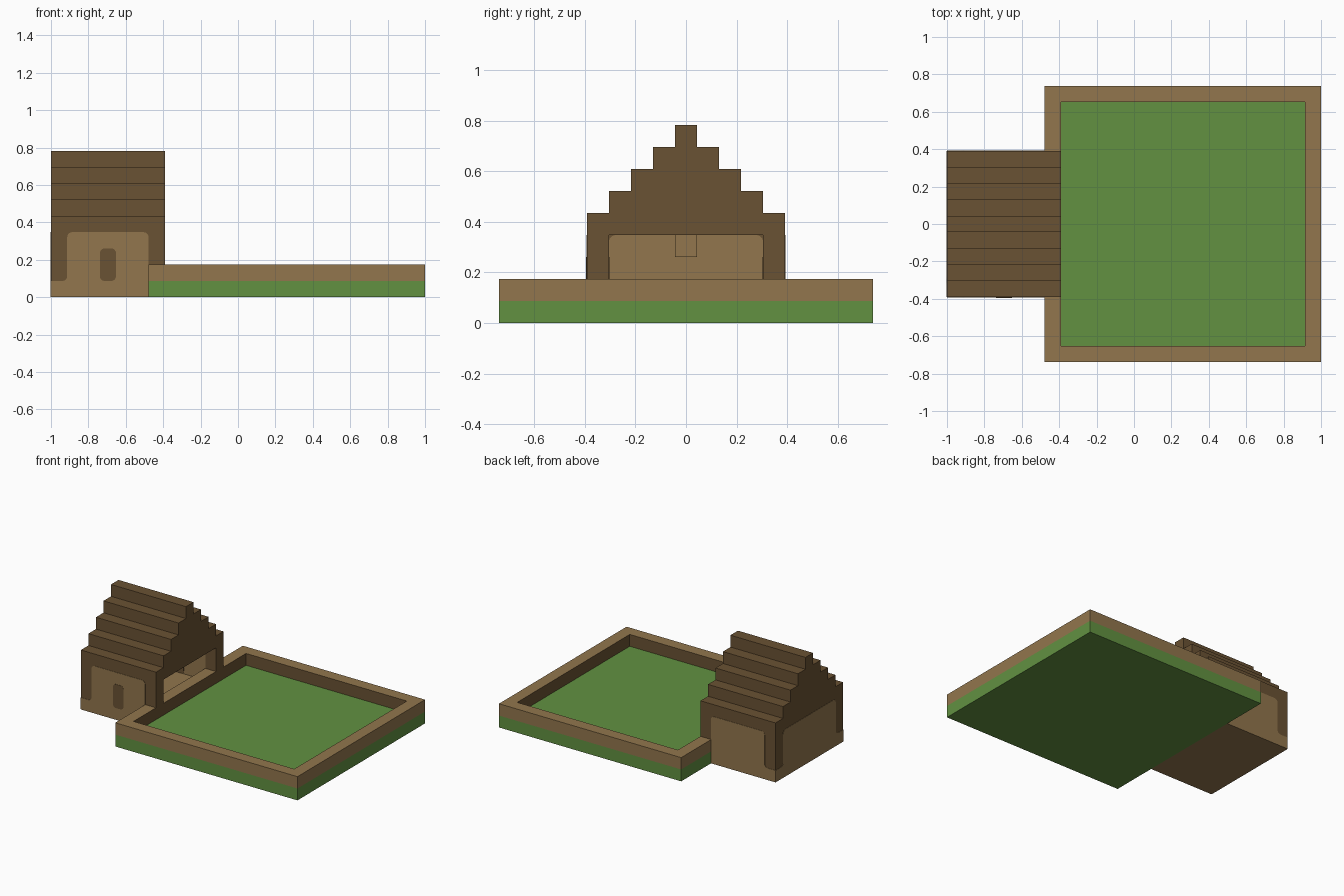
import bpy, bmesh, math
from mathutils import Vector

cube = bpy.data.objects.get("Cube")
if cube:
    bpy.data.objects.remove(cube)

U = 2 / 23  # block size
SKIN = 0.002


def make_material(name, rgb):
    m = bpy.data.materials.new(name)
    m.use_nodes = True
    m.diffuse_color = (*rgb, 1)
    m.node_tree.nodes["Principled BSDF"].inputs["Base Color"].default_value = (*rgb, 1)
    return m


tan = make_material("light_wood", (0.287, 0.181, 0.074))
dark = make_material("dark_wood", (0.144, 0.084, 0.033))
green = make_material("grass_green", (0.122, 0.283, 0.053))


def finish(name, bm, *mats):
    bmesh.ops.recalc_face_normals(bm, faces=bm.faces)
    mesh = bpy.data.meshes.new(name)
    bm.to_mesh(mesh)
    bm.free()
    for m in mats:
        mesh.materials.append(m)
    ob = bpy.data.objects.new(name, mesh)
    bpy.context.collection.objects.link(ob)
    return ob


def prism(name, outline, origin, across, depth, mat):
    """Extrude an outline drawn in (across, z) from origin along depth."""
    bm = bmesh.new()
    o, a, d = Vector(origin), Vector(across), Vector(depth)
    face = bm.faces.new([bm.verts.new(o + a * p + Vector((0, 0, q))) for p, q in outline])
    ext = bmesh.ops.extrude_face_region(bm, geom=[face])["geom"]
    bmesh.ops.translate(bm, vec=d, verts=[v for v in ext if isinstance(v, bmesh.types.BMVert)])
    return finish(name, bm, mat)


def box(name, x, y, z, mat):
    rect = [(x[0], z[0]), (x[1], z[0]), (x[1], z[1]), (x[0], z[1])]
    return prism(name, rect, (0, y[0], 0), (1, 0, 0), (0, y[1] - y[0], 0), mat)


def arc(cx, cz, r, start, end, n=5):
    return [(cx + r * math.cos(math.radians(start + (end - start) * i / n)),
             cz + r * math.sin(math.radians(start + (end - start) * i / n)))
            for i in range(n + 1)]


R = 0.3 * U
LEFT, YARD, DOOR = -1, -1 + 6 * U, -1 + 7 * U
HALF, INNER = 4.5 * U, 3.5 * U
EAVES = 4 * U

# Yard: grass slab and the wooden border around it
YH = 8.5 * U
box("grass_slab", (YARD, 1), (-YH, YH), (0, U), green)
bm = bmesh.new()
corners = [(YARD, -YH), (1, -YH), (1, YH), (YARD, YH)]
inset = [(DOOR, U - YH), (1 - U, U - YH), (1 - U, YH - U), (DOOR, YH - U)]
rings = [[bm.verts.new((x, y, z)) for x, y in pts]
         for pts, z in ((corners, U), (corners, 2 * U), (inset, 2 * U), (inset, U))]
for k in range(4):
    for i in range(4):
        j = (i + 1) % 4
        f = bm.faces.new((rings[k][i], rings[k][j],
                          rings[(k + 1) % 4][j], rings[(k + 1) % 4][i]))
        f.material_index = 1 if k == 2 else 0  # inner sides are dark
finish("yard_border", bm, tan, dark)

# House floor and dark wall cores
box("house_floor", (LEFT, YARD), (-HALF, HALF), (0, U), tan)
for side, y in (("right", (-HALF, -INNER - SKIN)), ("left", (INNER + SKIN, HALF))):
    box(side + "_wall_core", (LEFT, YARD), y, (U, EAVES), dark)
    box(side + "_door_post", (YARD, DOOR), (min(y[0], INNER), max(y[1], -INNER)),
        (2 * U, EAVES), dark)
box("end_wall_core", (LEFT, LEFT + U - SKIN), (-HALF, HALF), (U, EAVES), dark)


# Light wall panels, rounded where they meet the posts
def panel_edge():
    """Corner post side of a panel, measured from the wall's outer corner."""
    return ([(0, 0), (0, U)] + arc(U - R, U + R, R, -90, 0)
            + arc(U + R, EAVES - R, R, 180, 90))


long_wall = panel_edge() + arc(5 * U + U - R, EAVES - R, R, 90, 0) + [(6 * U, 0)]
for name, s in (("right_wall_panel", -1), ("left_wall_panel", 1)):
    prism(name, long_wall, (LEFT, s * INNER, 0), (1, 0, 0), (0, s * (U + SKIN), 0), tan)
end_wall = panel_edge() + [(9 * U - p, q) for p, q in reversed(panel_edge())]
prism("end_wall_panel", end_wall, (LEFT + U, -HALF, 0), (0, 1, 0), (-U - SKIN, 0, 0), tan)

# Windows with rounded corners
W0, W1, Z0, Z1 = 3 * U, 4 * U, U, 3 * U
window = (arc(W1 - R, Z0 + R, R, -90, 0) + arc(W1 - R, Z1 - R, R, 0, 90)
          + arc(W0 + R, Z1 - R, R, 90, 180) + arc(W0 + R, Z0 + R, R, 180, 270))
for name, y in (("right_window", -HALF - 2 * SKIN), ("right_window_inside", -INNER),
                ("left_window_inside", INNER - SKIN)):
    prism(name, window, (LEFT, y, 0), (1, 0, 0), (0, SKIN, 0), dark)

# Stepped roof
steps = []
for i in range(5):
    steps += [(HALF - i * U, EAVES + i * U), (HALF - i * U, EAVES + (i + 1) * U)]
roof = steps + [(-p, q) for p, q in reversed(steps)]
prism("stepped_roof", roof, (LEFT, 0, 0), (0, 1, 0), (7 * U, 0, 0), dark)

# Block hanging from the ceiling
box("hanging_block", (LEFT + 3 * U, LEFT + 4 * U), (-U / 2, U / 2), (3 * U, EAVES), tan)
